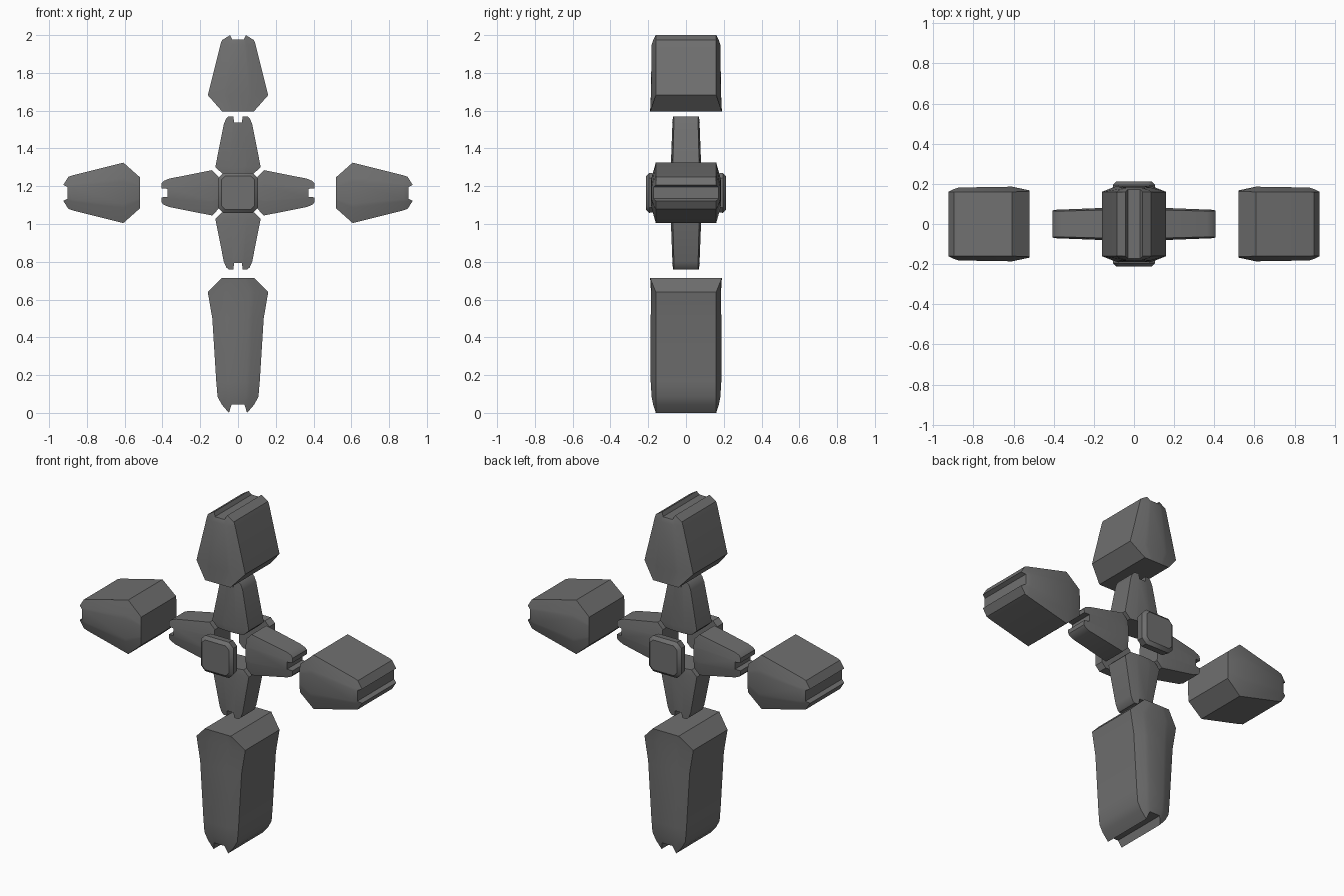
import bpy, bmesh, math
from mathutils import Matrix, Vector

if "Cube" in bpy.data.objects:
    bpy.data.objects.remove(bpy.data.objects["Cube"])

CENTRE = Vector((0, 0, 1.165))
dark = bpy.data.materials.new("dark_grey")
dark.diffuse_color = (0.16, 0.16, 0.16, 1)
dark.use_nodes = True
dark.node_tree.nodes["Principled BSDF"].inputs["Base Color"].default_value = dark.diffuse_color


def finish(name, bm, matrix):
    bmesh.ops.recalc_face_normals(bm, faces=bm.faces)
    bm.transform(matrix)
    mesh = bpy.data.meshes.new(name)
    bm.to_mesh(mesh)
    bm.free()
    mesh.materials.append(dark)
    ob = bpy.data.objects.new(name, mesh)
    bpy.context.collection.objects.link(ob)
    bpy.ops.object.select_all(action='DESELECT')
    ob.select_set(True)
    bpy.context.view_layer.objects.active = ob
    bpy.ops.object.shade_smooth_by_angle(angle=math.radians(30))


def arm(name, rows, tip, quarter, offset=0.0):
    """Domed arm lofted outwards, ending in a notched tip.
    rows: (radius, half width, depth at edge, depth at middle)
    tip: (half width, radius, depth) from shoulder to notch floor"""
    cols = [(-x, r, y) for x, r, y in tip] + [(x, r, y) for x, r, y in reversed(tip)]
    us = [x / tip[0][0] for x, _, _ in cols]
    grid = [[(u * w, edge + (mid - edge) * (1 - u * u), r) for u in us]
            for r, w, edge, mid in rows]
    grid.append([(x, y, r) for x, r, y in cols])
    bm = bmesh.new()
    front, back = ([[bm.verts.new((x, s * y, r + offset)) for x, y, r in row]
                    for row in grid] for s in (-1, 1))
    n, m = len(grid), len(cols)
    for side in (front, back):
        for i in range(n - 1):
            for j in range(m - 1):
                bm.faces.new((side[i][j], side[i][j + 1],
                              side[i + 1][j + 1], side[i + 1][j]))
    # base, tip and side walls
    for i in (0, n - 1):
        for j in range(m - 1):
            bm.faces.new((front[i][j], front[i][j + 1], back[i][j + 1], back[i][j]))
    for j in (0, m - 1):
        for i in range(n - 1):
            bm.faces.new((front[i][j], front[i + 1][j], back[i + 1][j], back[i][j]))
    finish(name, bm, Matrix.Translation(CENTRE)
           @ Matrix.Rotation(quarter * math.pi / 2, 4, 'Y'))


def plate(name, side):
    """Square plate with clipped corners and a chamfered outer face."""
    bm = bmesh.new()
    rings = []
    for y, h, c in ((0.212, 0.088, 0.02), (0.195, 0.106, 0.028), (0.15, 0.1, 0.028)):
        pts = [(h, h - c), (h - c, h), (c - h, h), (-h, h - c),
               (-h, c - h), (c - h, -h), (h - c, -h), (h, c - h)]
        rings.append([bm.verts.new((x, side * y, z)) for x, z in pts])
    for a, b in zip(rings, rings[1:]):
        for i in range(8):
            k = (i + 1) % 8
            bm.faces.new((a[i], a[k], b[k], b[i]))
    bm.faces.new(rings[0])
    bm.faces.new(rings[-1])
    finish(name, bm, Matrix.Translation(CENTRE))


# Four small inner arms
inner_rows = [(0.103, 0.085, 0.07, 0.078), (0.137, 0.12, 0.07, 0.082),
              (0.365, 0.075, 0.064, 0.073)]
inner_tip = [(0.062, 0.395, 0.064), (0.05, 0.405, 0.066),
             (0.024, 0.405, 0.068), (0.021, 0.372, 0.073)]
for q, label in enumerate(("top", "right", "bottom", "left")):
    arm("inner_arm_" + label, inner_rows, inner_tip, q)

# Three short outer blocks; only the top one flares at its base
body = [(0.517, 0.16, 0.16, 0.19), (0.785, 0.093, 0.16, 0.185)]
block_tip = [(0.085, 0.808, 0.16), (0.042, 0.835, 0.16), (0.031, 0.812, 0.172)]
arm("outer_block_top", [(0.43, 0.083, 0.19, 0.19)] + body, block_tip, 0)
for q, label in ((1, "right"), (3, "left")):
    arm("outer_block_" + label, [(0.43, 0.083, 0.163, 0.168)] + body,
        block_tip, q, 0.09)

# Long lower block
lower_rows = [(0.45, 0.085, 0.19, 0.19), (0.525, 0.16, 0.16, 0.19),
              (0.665, 0.136, 0.16, 0.192), (1.0, 0.115, 0.16, 0.192),
              (1.08, 0.108, 0.16, 0.186)]
lower_tip = [(0.085, 1.122, 0.16), (0.048, 1.165, 0.16), (0.034, 1.12, 0.174)]
arm("lower_block", lower_rows, lower_tip, 2)

# Hub plates on the front and back
plate("front_plate", -1)
plate("back_plate", 1)
